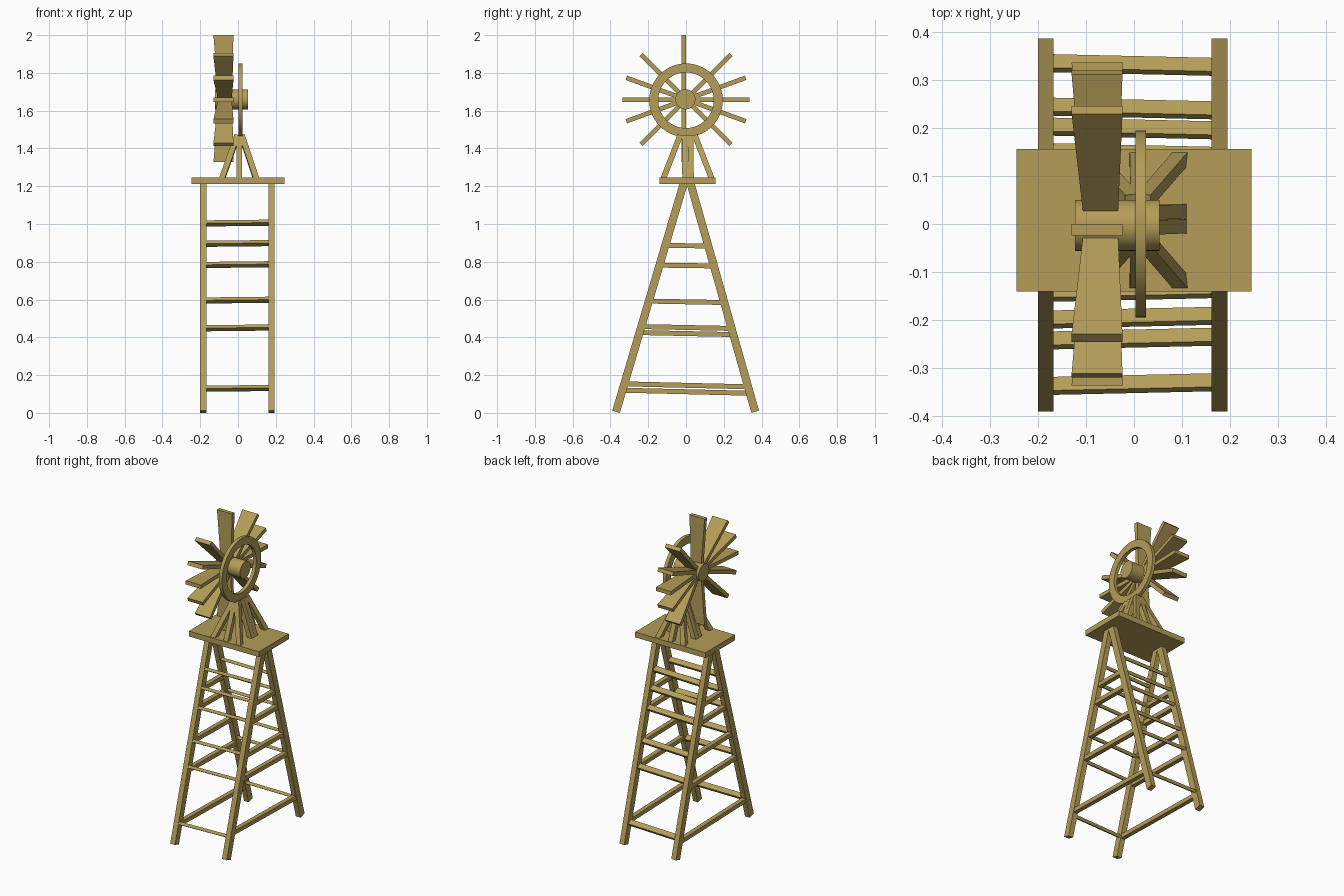
import bpy, bmesh, math
from mathutils import Vector, Matrix

cube = bpy.data.objects.get("Cube")
if cube:
    bpy.data.objects.remove(cube, do_unlink=True)

# Single wood colour
COLOR = (0.46, 0.34, 0.10, 1.0)
wood = bpy.data.materials.new("tan_wood")
wood.use_nodes = True
wood.diffuse_color = COLOR
wood.node_tree.nodes["Principled BSDF"].inputs["Base Color"].default_value = COLOR


def add_object(name, bm, smooth=False):
    bmesh.ops.recalc_face_normals(bm, faces=bm.faces)
    mesh = bpy.data.meshes.new(name)
    bm.to_mesh(mesh)
    bm.free()
    mesh.materials.append(wood)
    obj = bpy.data.objects.new(name, mesh)
    bpy.context.scene.collection.objects.link(obj)
    if smooth:
        bpy.ops.object.select_all(action='DESELECT')
        obj.select_set(True)
        bpy.context.view_layer.objects.active = obj
        bpy.ops.object.shade_smooth_by_angle(angle=math.radians(35))
    return obj


def beam(name, start, end, width, depth, side=(1, 0, 0)):
    """Box from start to end; width runs along the side direction."""
    start, end = Vector(start), Vector(end)
    axis = (end - start).normalized()
    side = Vector(side)
    side = (side - axis * side.dot(axis)).normalized()
    other = axis.cross(side)
    frame = Matrix((side, other, axis)).transposed().to_4x4()
    size = Matrix.Diagonal((width, depth, (end - start).length, 1))
    bm = bmesh.new()
    bmesh.ops.create_cube(bm, size=1,
                          matrix=Matrix.Translation((start + end) / 2) @ frame @ size)
    return add_object(name, bm)


def leg_y(sign, z):
    """Centre of the front (-1) or back (+1) leg at a height."""
    bottom, top = (-0.372, -0.012) if sign < 0 else (0.368, 0.024)
    return bottom + (top - bottom) * z / 1.215


SIDES = {"right": -0.184, "left": 0.178}
ENDS = {"front": -1, "back": 1}

# Sloping legs
for side, x in SIDES.items():
    for end, s in ENDS.items():
        beam(f"{end}_{side}_leg", (x, leg_y(s, 0.006), 0.006),
             (x, leg_y(s, 1.222), 1.222), 0.033, 0.042)

# Tilted slats across the front and back
tilt = math.radians(31)
for end, s in ENDS.items():
    for i, z in enumerate((0.13, 0.45, 0.597, 0.785, 0.897, 1.005)):
        y = leg_y(s, z)
        beam(f"{end}_slat_{i}", (-0.18, y + 0.004 * s, z - 0.002),
             (0.175, y - 0.004 * s, z + 0.002),
             0.033, 0.018, side=(0, math.cos(tilt), -math.sin(tilt)))

# Braces along the sides
BRACES = {"right": (0.112, 0.42, 0.588, 0.78, 0.885),
          "left": (0.146, 0.452, 0.588, 0.78, 0.885)}
for side, heights in BRACES.items():
    for i, z in enumerate(heights):
        drop = 0.009 * (1 - z)
        beam(f"{side}_brace_{i}", (SIDES[side], leg_y(-1, z), z + drop),
             (SIDES[side], leg_y(1, z), z - drop), 0.028, 0.026)

# Platform
beam("platform", (0, 0.008, 1.213), (0, 0.008, 1.247), 0.49, 0.297)

# Struts from the platform up to the ring
spots = [(sx, sy) for sx in (-1, 0, 1) for sy in (-1, 1)]
for i, (sx, sy) in enumerate(spots):
    beam(f"outer_strut_{i}", (0.006 + 0.092 * sx, 0.008 + 0.13 * sy, 1.235),
         (0.008 + 0.012 * sx, 0.008 + 0.04 * sy, 1.467), 0.03, 0.03)
for i, (sx, sy) in enumerate((a, b) for a in (-1, 1) for b in (-1, 1)):
    beam(f"inner_strut_{i}", (0.006 + 0.092 * sx, 0.011 + 0.0155 * sy, 1.235),
         (0.008 + 0.012 * sx, 0.008 + 0.0155 * sy, 1.467), 0.03, 0.03)

# Hub
AXLE = Vector((0, -0.003, 1.66))
bm = bmesh.new()
bmesh.ops.create_cone(bm, cap_ends=True, segments=40, radius1=0.053, radius2=0.053,
                      depth=0.176, matrix=Matrix.Translation(AXLE + Vector((-0.035, 0, 0)))
                      @ Matrix.Rotation(math.pi / 2, 4, 'Y'))
add_object("hub", bm, smooth=True)

# Flat ring with a rectangular section
bm = bmesh.new()
section = [(0.003, 0.147), (0.025, 0.147), (0.025, 0.195), (0.003, 0.195)]
verts = [bm.verts.new((x, 0, r)) for x, r in section]
edges = [bm.edges.new((verts[i], verts[(i + 1) % 4])) for i in range(4)]
bmesh.ops.spin(bm, geom=verts + edges, cent=(0, 0, 0), axis=(1, 0, 0),
               angle=math.tau, steps=56, use_merge=True)
bmesh.ops.remove_doubles(bm, verts=bm.verts, dist=0.0001)
bmesh.ops.translate(bm, verts=bm.verts, vec=(0, 0, 1.655))
add_object("ring", bm, smooth=True)

# Tapered blades around the hub
for i, angle in enumerate((0, 20, 45, 90, 135, 160, 180, 200, 225, 270, 315, 340)):
    upright = angle in (90, 270)
    bm = bmesh.new()
    bmesh.ops.create_cube(bm, size=1)
    for v in bm.verts:
        outer = v.co.y > 0
        width, centre = (0.106, -0.077) if outer else (0.07, -0.069)
        v.co = (centre + v.co.x * width, 0.336 if outer else 0.02, v.co.z * 0.024)
    place = Matrix.Translation((0, -0.012 if upright else 0, 1.664 if upright else 1.659))
    bmesh.ops.transform(bm, verts=bm.verts,
                        matrix=place @ Matrix.Rotation(math.radians(angle), 4, 'X'))
    add_object(f"blade_{i}", bm)
